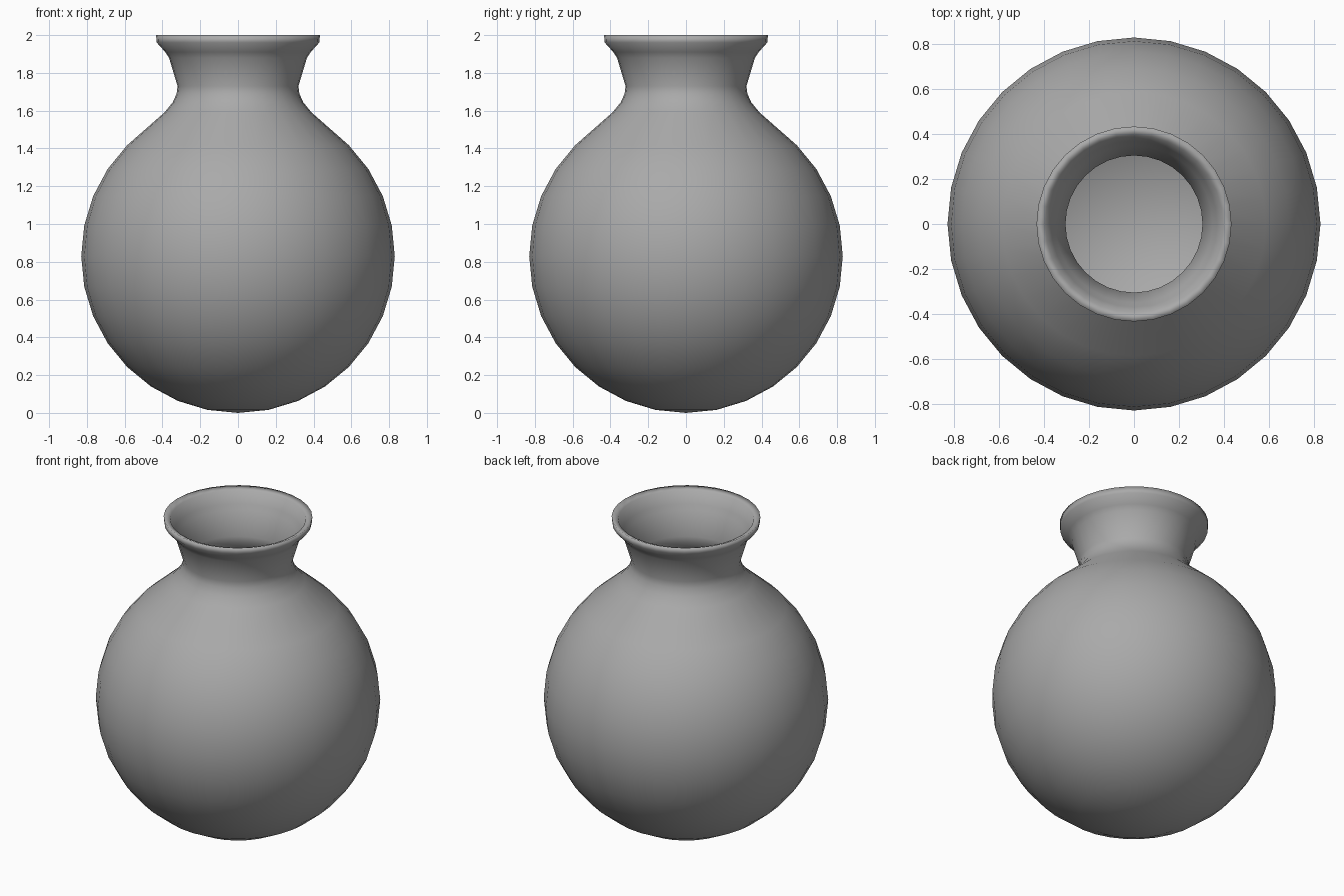
import bpy
import bmesh
from math import sin, cos, radians, tau

cube = bpy.data.objects.get("Cube")
if cube:
    bpy.data.objects.remove(cube)

SEGMENTS = 32
WALL = 0.015
RADIUS, CENTRE = 0.83, 0.83

grey = bpy.data.materials.new("clay grey")
grey.use_nodes = True
colour = (0.4, 0.4, 0.4, 1)
grey.diffuse_color = colour
grey.node_tree.nodes["Principled BSDF"].inputs["Base Color"].default_value = colour


def bowl(radius):
    """Sphere profile from the bottom pole up to the shoulder."""
    return [(radius * sin(radians(a)), CENTRE - radius * cos(radians(a)))
            for a in [i * 11.25 for i in range(13)]]


def lathe(name, profile):
    """Spin a profile of (radius, height) points round the z axis."""
    bm = bmesh.new()
    verts = [bm.verts.new((r, 0, z)) for r, z in profile]
    edges = [bm.edges.new(pair) for pair in zip(verts, verts[1:])]
    bmesh.ops.spin(bm, geom=verts + edges, cent=(0, 0, 0), axis=(0, 0, 1),
                   angle=tau, steps=SEGMENTS, use_duplicate=False)
    bmesh.ops.remove_doubles(bm, verts=bm.verts, dist=0.0005)
    bmesh.ops.recalc_face_normals(bm, faces=bm.faces)
    for face in bm.faces:
        face.smooth = True
    mesh = bpy.data.meshes.new(name)
    bm.to_mesh(mesh)
    bm.free()
    mesh.materials.append(grey)
    obj = bpy.data.objects.new(name, mesh)
    bpy.context.collection.objects.link(obj)
    return obj


# Outer wall: round body, sloped shoulder, pinched neck and flared lip
neck = [(0.39, 1.59), (0.345, 1.645), (0.325, 1.69), (0.32, 1.73),
        (0.365, 1.88), (0.385, 1.91), (0.43, 1.96)]
outer = bowl(RADIUS) + neck + [(0.434, 2.0)]

# Inner wall follows the outer one, back down to the hollow floor
inner_neck = [(r - WALL, z) for r, z in reversed(neck[:-1])]
inner = [(0.395, 1.985)] + inner_neck + bowl(RADIUS - WALL)[::-1]

lathe("vase", outer + inner)
